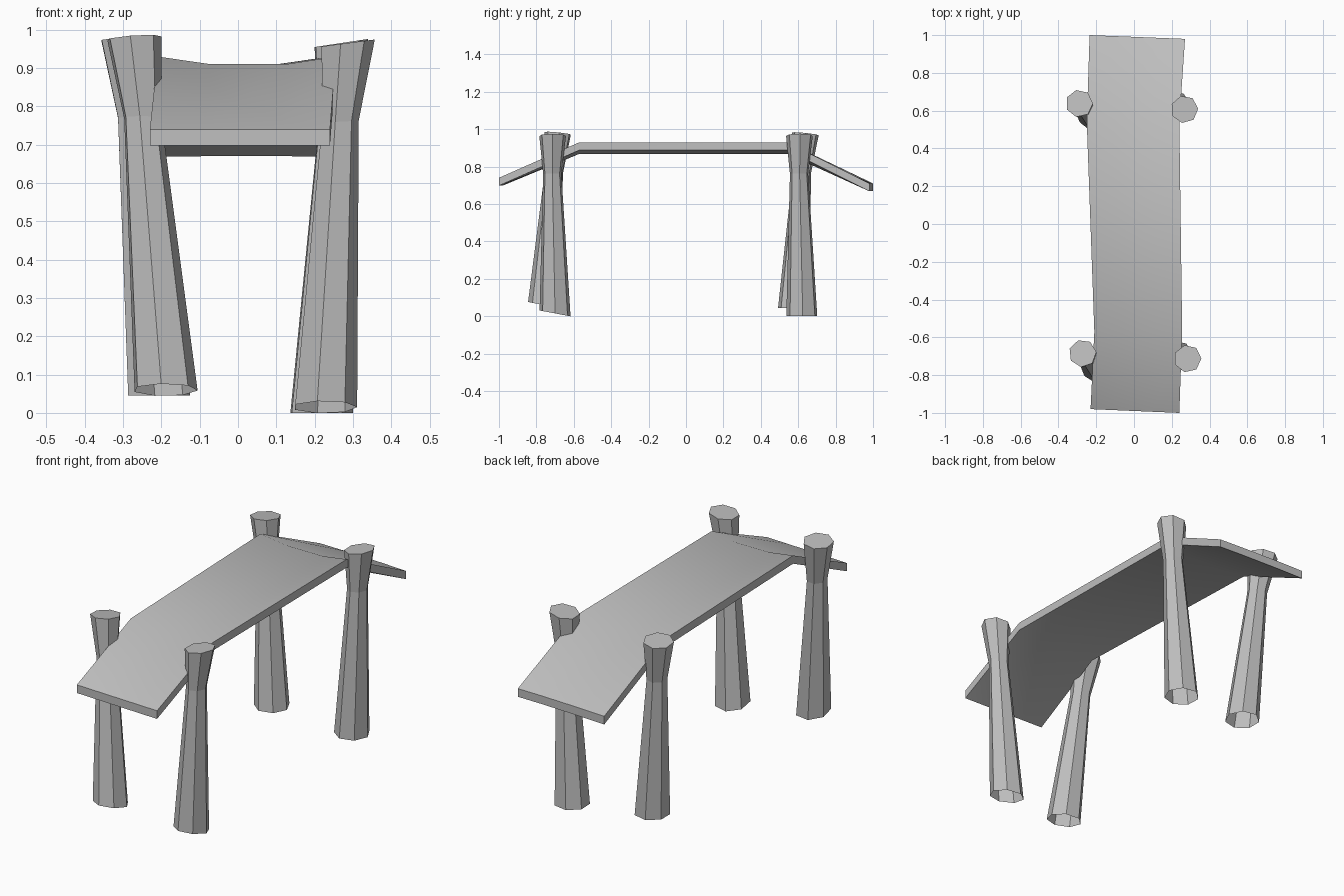
import bpy, bmesh, math

if "Cube" in bpy.data.objects:
    bpy.data.objects.remove(bpy.data.objects["Cube"])

grey = bpy.data.materials.new("plain grey")
grey.diffuse_color = (0.52, 0.52, 0.52, 1)
grey.use_nodes = True
grey.node_tree.nodes["Principled BSDF"].inputs["Base Color"].default_value = grey.diffuse_color


def add_object(name, bm):
    bmesh.ops.recalc_face_normals(bm, faces=bm.faces)
    mesh = bpy.data.meshes.new(name)
    bm.to_mesh(mesh)
    bm.free()
    mesh.materials.append(grey)
    obj = bpy.data.objects.new(name, mesh)
    bpy.context.collection.objects.link(obj)
    return obj


# Deck: bent, slightly dished plank. Rows: left x, left y, right x, right y, edge z, middle z
ROWS = [(-0.23, -0.98, 0.24, -1.0, 0.74, 0.74),
        (-0.21, -0.57, 0.255, -0.57, 0.93, 0.91),
        (-0.25, 0.54, 0.24, 0.54, 0.93, 0.91),
        (-0.235, 1.0, 0.27, 0.98, 0.71, 0.712)]
COLUMNS = (0, 0.3, 0.72, 1)
THICKNESS = 0.042

bm = bmesh.new()
grid = []
for lx, ly, rx, ry, edge_z, mid_z in ROWS:
    grid.append([bm.verts.new((lx + (rx - lx) * u, ly + (ry - ly) * u,
                               edge_z if u in (0, 1) else mid_z)) for u in COLUMNS])
top = [bm.faces.new((grid[r][c], grid[r][c + 1], grid[r + 1][c + 1], grid[r + 1][c]))
       for r in range(3) for c in range(3)]
extruded = bmesh.ops.extrude_face_region(bm, geom=top, use_keep_orig=True)["geom"]
for v in extruded:
    if isinstance(v, bmesh.types.BMVert):
        v.co.z -= THICKNESS
deck = add_object("deck", bm)
bpy.context.view_layer.objects.active = deck
deck.select_set(True)
bpy.ops.object.shade_smooth_by_angle(angle=math.radians(35))


# Posts: seven-sided, waisted, open at the bottom.
# Each ring: centre, radius, slope of the ring along x and y
def post(name, rings, turn):
    bm = bmesh.new()
    loops = []
    for (cx, cy, cz), radius, sx, sy in rings:
        loop = []
        for i in range(7):
            a = turn + math.tau * i / 7
            dx, dy = radius * math.cos(a), radius * math.sin(a)
            loop.append(bm.verts.new((cx + dx, cy + dy, cz + sx * dx + sy * dy)))
        loops.append(loop)
    for low, high in zip(loops, loops[1:]):
        for i in range(7):
            j = (i + 1) % 7
            bm.faces.new((low[i], low[j], high[j], high[i]))
    bm.faces.new(loops[-1])
    return add_object(name, bm)


BOTTOM, WAIST, TOP = 0.085, 0.05, 0.073
post("front_left_post", [((-0.19, -0.76, 0.06), BOTTOM, 0, -0.19),
                         ((-0.25, -0.705, 0.77), WAIST, 0, -0.1),
                         ((-0.272, -0.685, 0.978), TOP, 0.07, -0.1)], 0.1)
post("back_left_post", [((-0.21, 0.575, 0.045), BOTTOM, 0, 0),
                        ((-0.268, 0.62, 0.77), WAIST, 0, -0.05),
                        ((-0.29, 0.638, 0.975), TOP, 0.07, -0.1)], 0.0)
post("front_right_post", [((0.226, -0.70, 0.015), BOTTOM, 0, -0.19),
                          ((0.265, -0.715, 0.76), WAIST, 0.05, 0),
                          ((0.284, -0.713, 0.965), TOP, 0.13, 0)], 0.0)
post("back_right_post", [((0.215, 0.62, 0.0), BOTTOM, 0, 0),
                         ((0.257, 0.605, 0.76), WAIST, 0.05, 0),
                         ((0.267, 0.607, 0.965), TOP, 0.15, 0)], 0.05)
